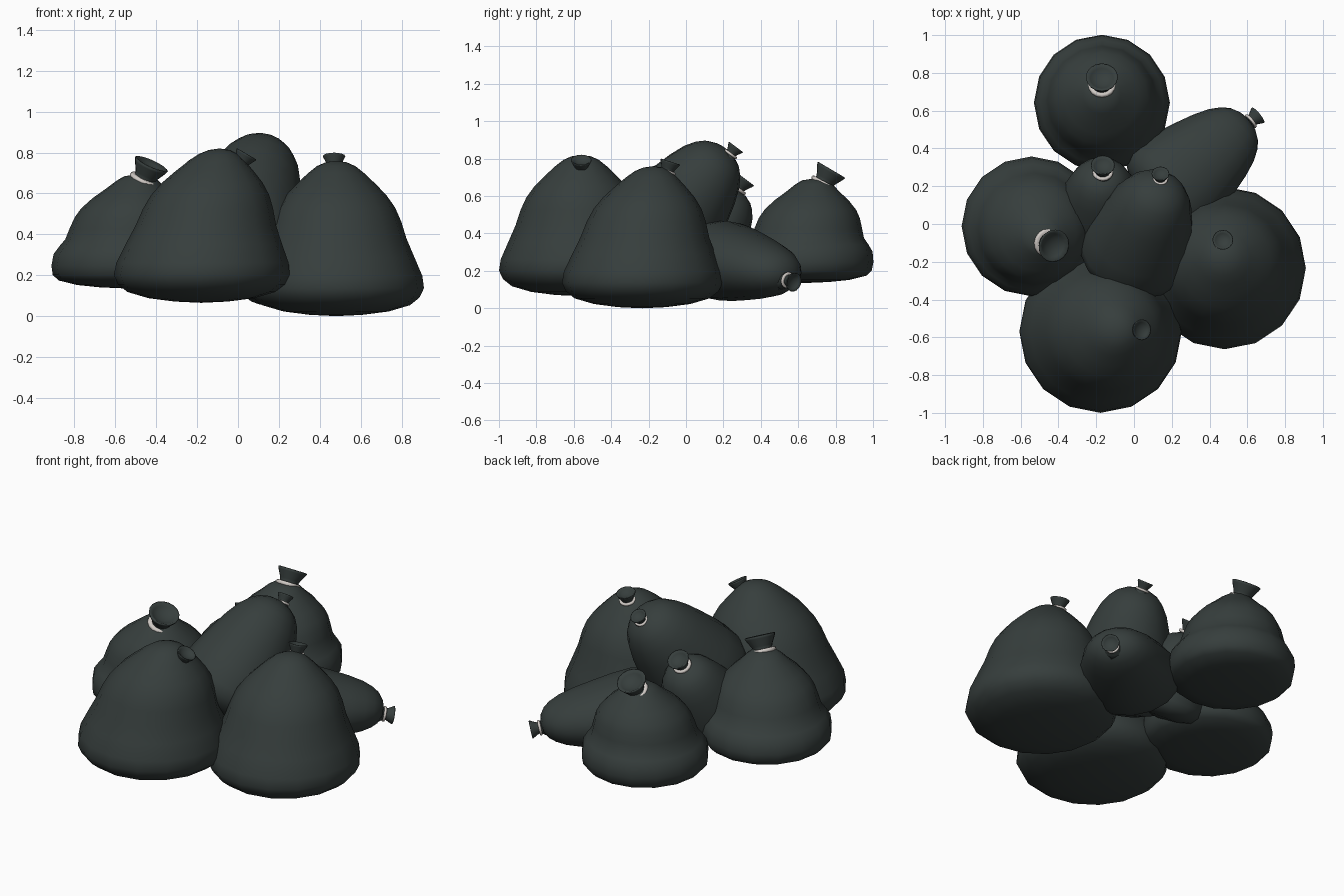
import bpy, bmesh, math
from mathutils import Vector

if "Cube" in bpy.data.objects:
    bpy.data.objects.remove(bpy.data.objects["Cube"])


def material(name, col):
    m = bpy.data.materials.new(name)
    m.diffuse_color = (*col, 1)
    m.use_nodes = True
    m.node_tree.nodes["Principled BSDF"].inputs["Base Color"].default_value = m.diffuse_color
    return m


BLACK = material("dark plastic", (0.037, 0.048, 0.046))
TIE = material("pale tie", (0.62, 0.58, 0.55))

# Profiles: (fraction along axis, fraction of radius)
TALL = [(0, 0), (.008, .3), (.03, .6), (.07, .84), (.12, .95), (.18, 1), (.26, .98), (.38, .89),
        (.5, .8), (.61, .74), (.7, .67), (.78, .57), (.85, .45), (.92, .32), (.965, .22), (.99, .12), (1, 0)]
LEDGE = [(0, 0), (.01, .35), (.03, .65), (.07, .9), (.12, .98), (.2, 1), (.3, .98), (.37, .91), (.43, .84),
         (.52, .8), (.62, .75), (.7, .68), (.79, .55), (.87, .4), (.94, .28), (.98, .19), (1, 0)]
PEAR = [(0, 0), (.02, .5), (.06, .8), (.14, .97), (.22, 1), (.38, .94), (.55, .84),
        (.7, .74), (.82, .63), (.9, .51), (.95, .39), (.985, .22), (1, 0)]


def lathe(name, start, axis, pts, mat, lean=(0, 0, 0), flat=1, n=16):
    """Revolve (distance, radius) points round an axis, with optional lean and flattening."""
    axis = Vector(axis).normalized()
    u = Vector((0, 1, 0)).cross(axis).normalized()
    if flat != 1:
        u = axis.cross(Vector((0, 0, 1))).normalized()
    v = axis.cross(u)
    last = pts[-1][0] or 1
    bm = bmesh.new()
    rings = []
    for d, r in pts:
        c = Vector(start) + axis * d + Vector(lean) * (d / last) ** 2
        if r == 0:
            rings.append([bm.verts.new(c)] * n)
        else:
            rings.append([bm.verts.new(c + r * (u * math.cos(a) + v * flat * math.sin(a)))
                          for a in (2 * math.pi * i / n for i in range(n))])
    for a, b in zip(rings, rings[1:]):
        for i in range(n):
            j = (i + 1) % n
            bm.faces.new(list(dict.fromkeys((a[i], a[j], b[j], b[i]))))
    for f in bm.faces:
        f.smooth = True
    bmesh.ops.recalc_face_normals(bm, faces=bm.faces)
    me = bpy.data.meshes.new(name)
    bm.to_mesh(me)
    bm.free()
    me.materials.append(mat)
    ob = bpy.data.objects.new(name, me)
    bpy.context.collection.objects.link(ob)
    return ob


def bag(name, base, top, radius, profile, lean, knot, aim, size, flat=1):
    axis = Vector(top) - Vector(base)
    h = axis.length
    lathe(name + "_body", base, axis, [(t * h, r * radius) for t, r in profile], BLACK, lean, flat)
    # gathered neck and flared mouth
    aim = Vector(aim).normalized()
    s = size
    shape = [(-1.9, 0), (-1.9, 1.25), (-1.5, 1.0), (-1.1, .72), (-.85, .6), (-.6, .68), (-.1, .95),
             (.05, 1.0), (.08, .92), (-.1, .72), (-.25, .4), (-.3, 0)]
    lathe(name + "_neck", knot, aim, [(d * s, r * s) for d, r in shape], BLACK)
    # tie band round the neck
    band = [(-1.08, .6), (-1.08, .8), (-.98, .86), (-.85, .84), (-.8, .76), (-.8, .58)]
    lathe(name + "_tie", knot, aim, [(d * s, r * s) for d, r in band], TIE)


# Upright bags round the outside
bag("right_bag", (.48, -.235, 0), (.48, -.235, .76), .43, TALL, (0, .06, 0),
    (.47, -.085, .78), (0, .3, .95), .055)
bag("front_bag", (-.18, -.57, .065), (-.18, -.57, .82), .43, TALL, (.09, .01, 0),
    (.04, -.56, .79), (.5, 0, .85), .056)
bag("left_bag", (-.545, -.01, .135), (-.545, -.01, .695), .37, LEDGE, (.06, -.06, 0),
    (-.425, -.115, .74), (.4, -.2, .88), .088)
bag("back_bag", (-.17, .64, .135), (-.17, .64, .695), .36, LEDGE, (0, .05, 0),
    (-.17, .775, .735), (0, .5, .85), .085)

# Leaning and lying bags in the middle
bag("top_bag", (-.03, -.22, .29), (.145, .21, .85), .3, PEAR, (0, 0, 0),
    (.14, .265, .86), (0, .6, .8), .047)
bag("small_bag", (-.18, .0, .22), (-.17, .28, .635), .24, PEAR, (0, 0, 0),
    (-.165, .31, .69), (0, .6, .8), .064)
bag("lying_bag", (.08, .1, .275), (.61, .55, .18), .29, PEAR, (0, 0, 0),
    (.655, .575, .14), (.75, .62, -.2), .052, .74)
